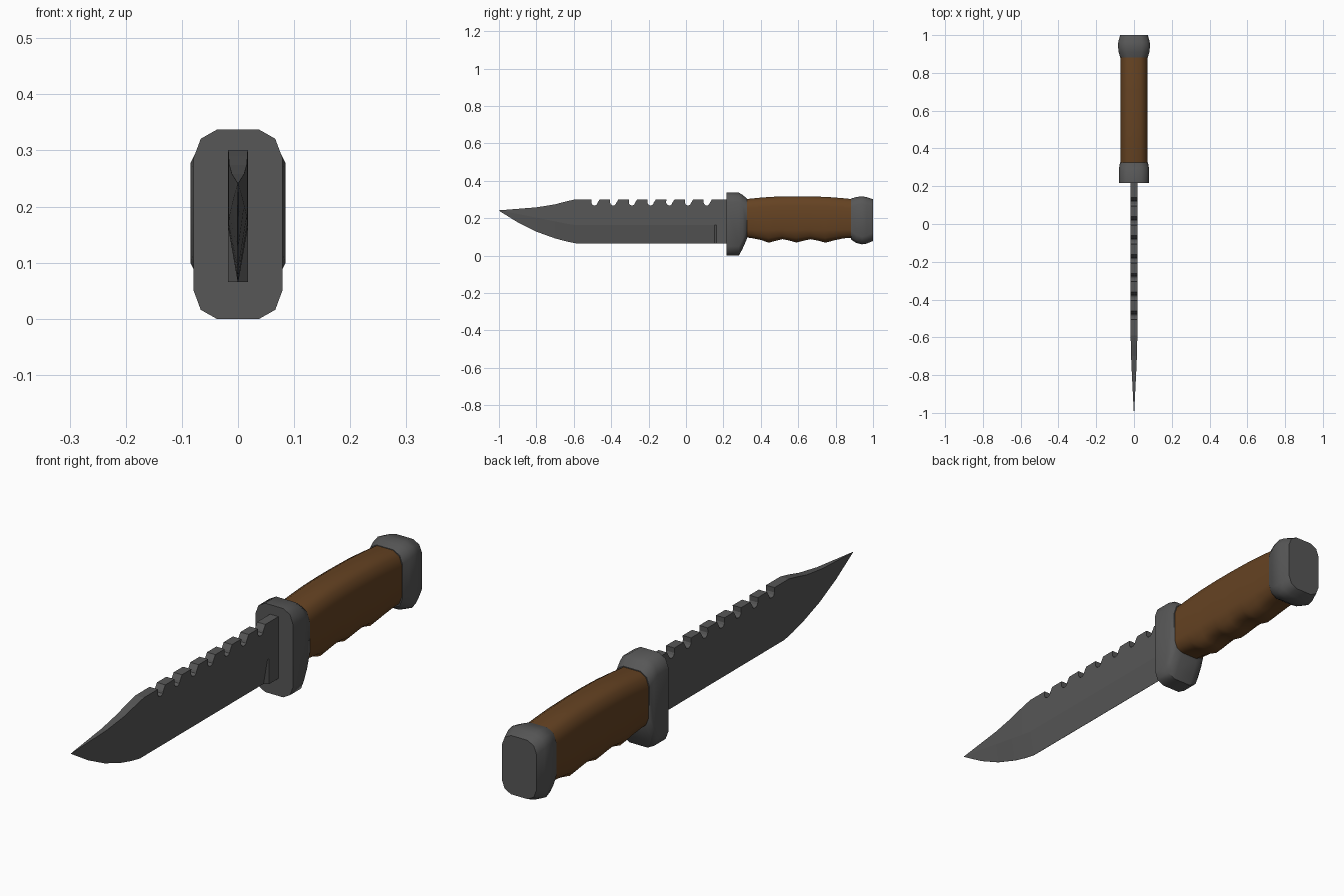
import bpy, bmesh, math

if "Cube" in bpy.data.objects:
    bpy.data.objects.remove(bpy.data.objects["Cube"])

def material(name, rgb):
    m = bpy.data.materials.new(name)
    m.diffuse_color = (*rgb, 1)
    m.use_nodes = True
    m.node_tree.nodes["Principled BSDF"].inputs["Base Color"].default_value = m.diffuse_color
    return m

steel = material("dark steel", (0.095, 0.095, 0.095))
wood = material("brown grip", (0.13, 0.055, 0.016))

def loft(name, rings, mat, angle=None):
    """Skin a list of equal-length point rings and cap both ends."""
    bm = bmesh.new()
    vs = [[bm.verts.new(p) for p in r] for r in rings]
    n = len(rings[0])
    for a, b in zip(vs, vs[1:]):
        for i in range(n):
            bm.faces.new((a[i], a[(i + 1) % n], b[(i + 1) % n], b[i]))
    bm.faces.new(vs[0])
    bm.faces.new(vs[-1])
    bmesh.ops.recalc_face_normals(bm, faces=bm.faces)
    me = bpy.data.meshes.new(name)
    bm.to_mesh(me)
    bm.free()
    me.materials.append(mat)
    ob = bpy.data.objects.new(name, me)
    bpy.context.collection.objects.link(ob)
    if angle:
        bpy.ops.object.select_all(action='DESELECT')
        ob.select_set(True)
        bpy.context.view_layer.objects.active = ob
        bpy.ops.object.shade_smooth_by_angle(angle=math.radians(angle))
    return ob

def oval(y, w, lo, hi, d=0.05, side_lo=None):
    """Twelve-sided rounded rectangle; side_lo fixes the lower side corners."""
    s = lo if side_lo is None else side_lo
    half = [(0.48 * w, hi), (0.84 * w, hi - 0.32 * d), (w, hi - d),
            (w, s + d), (0.84 * w, (lo + s) / 2 + 0.32 * d), (0.48 * w, lo)]
    return [(x, y, z) for x, z in half] + [(-x, y, z) for x, z in reversed(half)]

# blade: y, spine, bevel line, edge, half thickness, half edge thickness
T, E = 0.0175, 0.0006
stations = [(-1.0, 0.244, 0.243, 0.242, 0.0008, 0.0004),
            (-0.90, 0.252, 0.225, 0.180, 0.006, E),
            (-0.80, 0.260, 0.205, 0.130, 0.011, E),
            (-0.70, 0.276, 0.185, 0.094, 0.0155, E),
            (-0.64, 0.292, 0.173, 0.078, 0.017, E),
            (-0.59, 0.303, 0.165, 0.068, T, E),
            (0.152, 0.303, 0.165, 0.068, T, E),
            (0.162, 0.303, 0.165, 0.068, T, T),
            (0.24, 0.303, 0.165, 0.068, T, T)]
blade = loft("blade", [[(t, y, a), (t, y, m), (e, y, b), (-e, y, b), (-t, y, m), (-t, y, a)]
                       for y, a, m, b, t, e in stations], steel)

# saw notches along the spine: slanted slots with round bottoms
slot = [(-0.016, 0.33), (-0.018, 0.284)]
slot += [(0.016 * math.cos(a) - 0.001, 0.284 + 0.014 * math.sin(a))
         for a in [math.radians(d) for d in (216, 252, 288, 324)]]
slot += [(0.015, 0.284), (0.027, 0.303), (0.044, 0.33)]
for i in range(7):
    c = -0.488 + 0.1 * i
    cutter = loft("notch_cutter", [[(x, c + y, z) for y, z in slot] for x in (-0.05, 0.05)], steel)
    mod = blade.modifiers.new("notch", 'BOOLEAN')
    mod.operation, mod.solver, mod.object = 'DIFFERENCE', 'EXACT', cutter
    bpy.ops.object.select_all(action='DESELECT')
    bpy.context.view_layer.objects.active = blade
    bpy.ops.object.modifier_apply(modifier=mod.name)
    bpy.data.objects.remove(cutter)

# guard
loft("guard", [oval(0.217, 0.079, 0.002, 0.339), oval(0.283, 0.079, 0.002, 0.339),
               oval(0.303, 0.078, 0.04, 0.326), oval(0.325, 0.074, 0.09, 0.308)], steel, 50)

# grip: arched back, finger grooves underneath
grip = [(0.315, 0.100, 0.304), (0.35, 0.096, 0.307), (0.40, 0.086, 0.312), (0.443, 0.071, 0.315),
        (0.475, 0.080, 0.317), (0.515, 0.090, 0.318), (0.555, 0.082, 0.319), (0.59, 0.072, 0.319),
        (0.63, 0.082, 0.319), (0.667, 0.090, 0.318), (0.71, 0.081, 0.317), (0.745, 0.071, 0.316),
        (0.79, 0.083, 0.313), (0.84, 0.094, 0.309), (0.89, 0.098, 0.304)]
loft("grip", [oval(y, 0.071, lo, hi, 0.05, 0.09) for y, lo, hi in grip], wood, 50)

# pommel
loft("pommel", [oval(0.882, 0.073, 0.088, 0.307, 0.045), oval(0.91, 0.081, 0.070, 0.315, 0.042),
                oval(0.94, 0.085, 0.062, 0.319, 0.04), oval(0.965, 0.083, 0.066, 0.315, 0.042),
                oval(1.0, 0.073, 0.080, 0.303, 0.045)], steel, 50)
for o in bpy.data.objects:
    o.location.z -= 0.002
